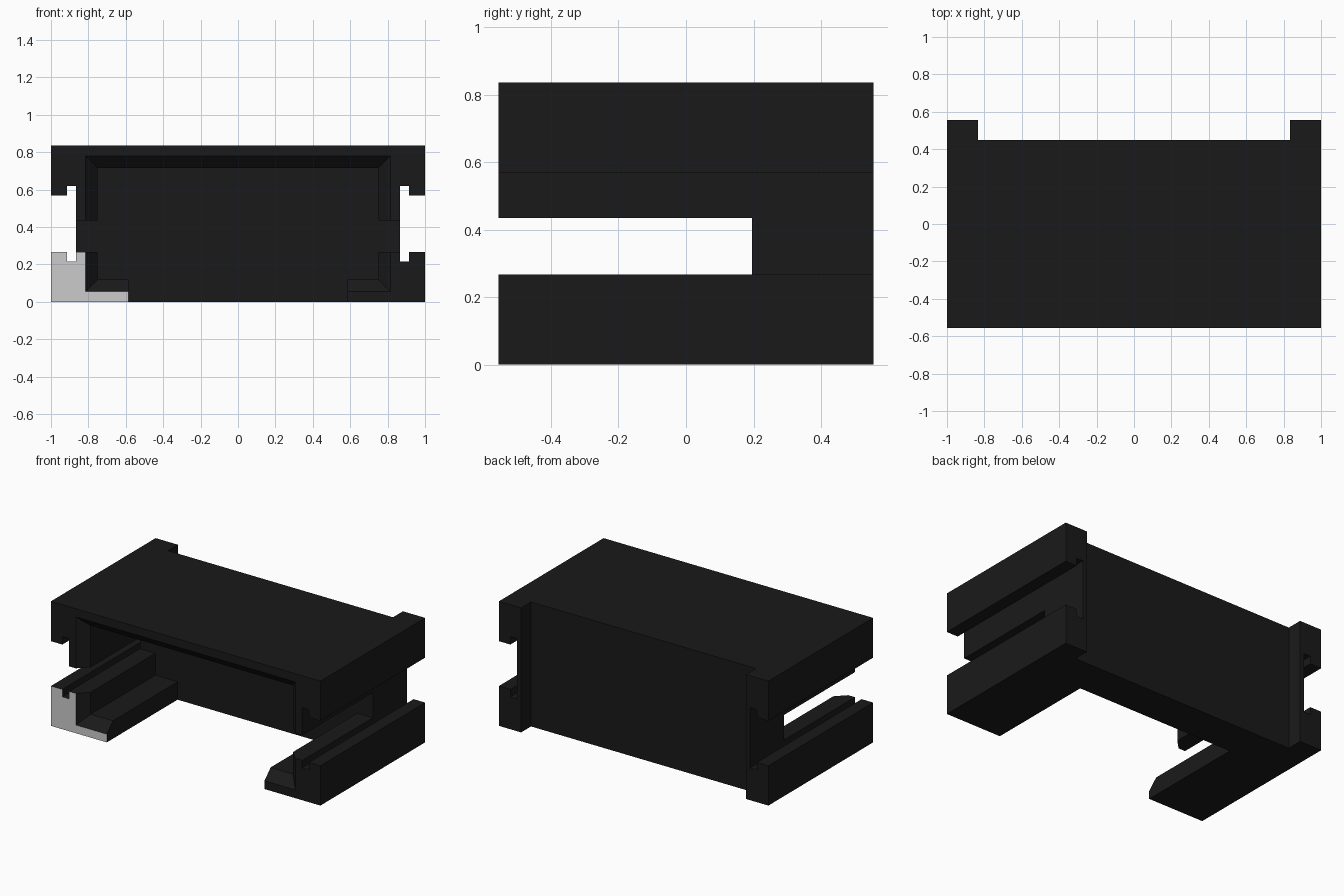
import bpy, bmesh

if "Cube" in bpy.data.objects:
    bpy.data.objects.remove(bpy.data.objects["Cube"])

YF, YB = -0.555, 0.555      # front and back ends
Y_IN, Y_WALL = 0.195, 0.45  # cavity back, rear wall face


def loft(name, rings):
    """Closed solid through a list of matching vertex rings."""
    bm = bmesh.new()
    loops = [[bm.verts.new(p) for p in ring] for ring in rings]
    n = len(loops[0])
    for a, b in zip(loops, loops[1:]):
        for i in range(n):
            j = (i + 1) % n
            bm.faces.new((a[i], a[j], b[j], b[i]))
    bm.faces.new(loops[0][::-1])
    bm.faces.new(loops[-1])
    bmesh.ops.recalc_face_normals(bm, faces=bm.faces)
    mesh = bpy.data.meshes.new(name)
    bm.to_mesh(mesh)
    bm.free()
    ob = bpy.data.objects.new(name, mesh)
    bpy.context.collection.objects.link(ob)
    return ob


def rect(y, hx, z0, z1):
    return [(-hx, y, z0), (hx, y, z0), (hx, y, z1), (-hx, y, z1)]


def material(name, v):
    m = bpy.data.materials.new(name)
    m.diffuse_color = (v, v, v, 1)
    m.use_nodes = True
    m.node_tree.nodes["Principled BSDF"].inputs["Base Color"].default_value = m.diffuse_color
    return m


# Body: mirrored profile with hooked guide grooves on both sides
half = [(1, 0), (1, 0.267), (0.915, 0.267), (0.915, 0.217), (0.865, 0.217),
        (0.865, 0.62), (0.915, 0.62), (0.915, 0.568), (1, 0.568), (1, 0.835)]
profile = half + [(-x, z) for x, z in reversed(half)]
body = loft("connector_housing", [[(x, y, z) for x, z in profile] for y in (YF, YB)])

# Cutters: chamfered mouth and cavity, floor opening, side slots, rear recess
E = 0.04
cutters = [
    loft("cavity_cutter", [rect(YF - E, 0.815 + E, 0.055 - E, 0.78 + E),
                           rect(YF + 0.065, 0.75, 0.12, 0.715),
                           rect(Y_IN, 0.75, 0.12, 0.715)]),
    loft("floor_cutter", [rect(-0.7, 0.585, -0.1, 0.3), rect(Y_IN, 0.585, -0.1, 0.3)]),
    loft("slot_cutter", [rect(-0.7, 0.9, 0.267, 0.435), rect(Y_IN, 0.9, 0.267, 0.435)]),
    loft("rear_cutter", [rect(Y_WALL, 0.835, -0.1, 1), rect(0.7, 0.835, -0.1, 1)]),
]
bpy.context.view_layer.objects.active = body
for c in cutters:
    c.hide_render = True
    mod = body.modifiers.new(c.name, 'BOOLEAN')
    mod.operation, mod.solver, mod.object = 'DIFFERENCE', 'EXACT', c
    bpy.ops.object.modifier_apply(modifier=mod.name)
    bpy.data.objects.remove(c)

# Black body, with the pale front end of the left rail
body.data.materials.clear()
body.data.materials.append(material("black", 0.01))
body.data.materials.append(material("pale_grey", 0.8))
for p in body.data.polygons:
    c = p.center
    pale = p.normal.y < -0.9 and c.y < YF + 0.01 and c.x < -0.5 and c.z < 0.267
    p.material_index = 1 if pale else 0
    p.use_smooth = False
